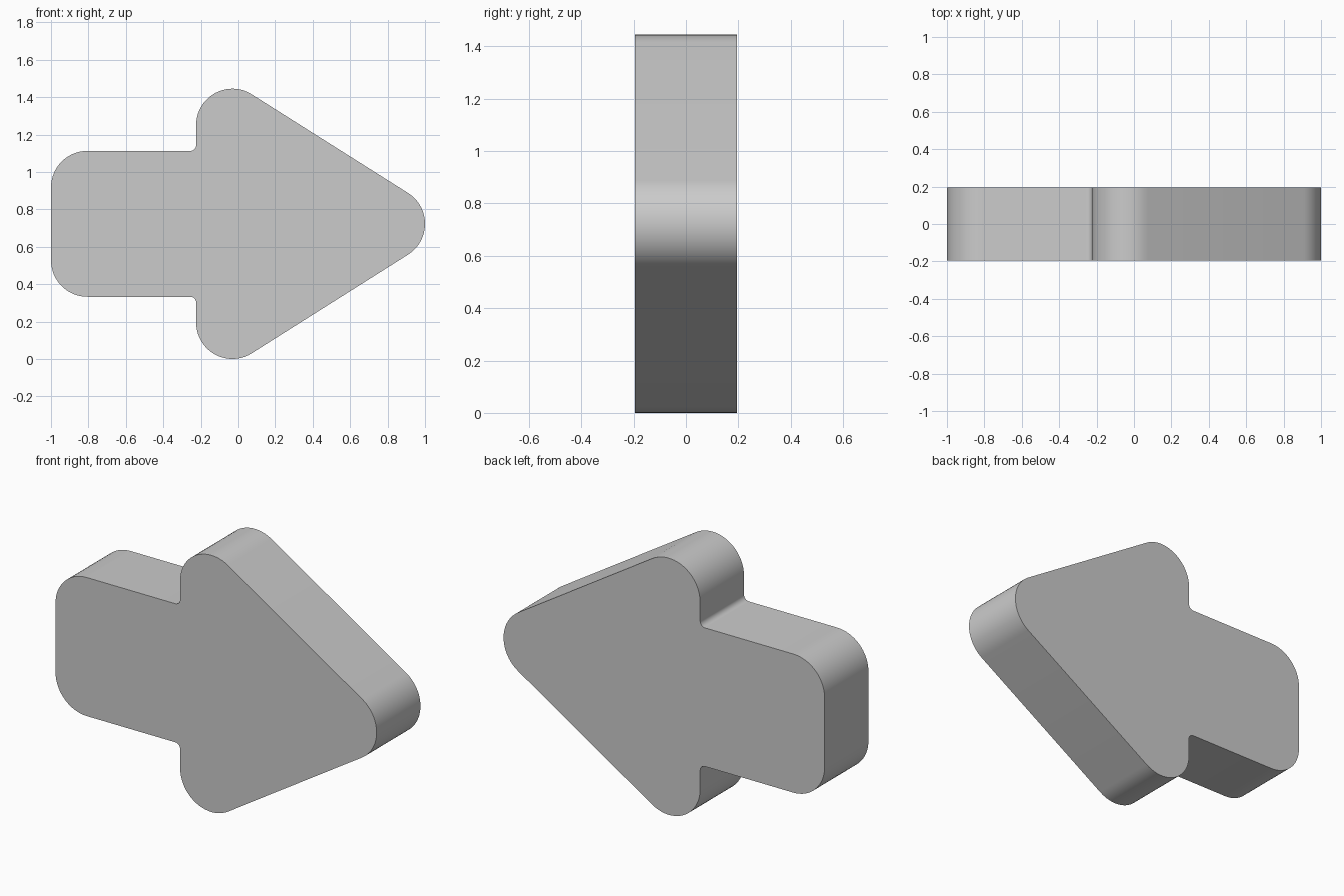
import bpy, bmesh
from math import sin, cos, atan2, pi, radians

cube = bpy.data.objects.get("Cube")
if cube:
    bpy.data.objects.remove(cube, do_unlink=True)

MID = 0.7225      # height of the arrow's axis
HALF_DEPTH = 0.195
R = 0.195         # outer corner radius
FILLET = 0.03     # inner corner radius
NOTCH_X, SHAFT_Z = -0.225, 0.39


def arc(cx, cz, r, start, end, steps):
    return [(cx + r * cos(start + (end - start) * i / steps),
             cz + r * sin(start + (end - start) * i / steps))
            for i in range(steps + 1)]


# Upper half of the outline, from tip to tail, about the axis
tip_x = 1 - R
head_x, head_z = NOTCH_X + R, MID - R
slope = atan2(tip_x - head_x, head_z)
upper = arc(tip_x, 0, R, 0, slope, 12)
upper += arc(head_x, head_z, R, slope, pi, 20)
upper += arc(NOTCH_X - FILLET, SHAFT_Z + FILLET, FILLET, 0, -pi / 2, 8)
upper += arc(-1 + R, SHAFT_Z - R, R, pi / 2, pi, 16)

# Mirror the half outline below the axis, sharing the tip point
outline = upper + [(x, -z) for x, z in reversed(upper[1:])]

# Extrude the outline through the depth
bm = bmesh.new()
front = bm.faces.new([bm.verts.new((x, -HALF_DEPTH, z + MID)) for x, z in outline])
result = bmesh.ops.extrude_face_region(bm, geom=[front], use_keep_orig=True)
back = [v for v in result["geom"] if isinstance(v, bmesh.types.BMVert)]
bmesh.ops.translate(bm, verts=back, vec=(0, 2 * HALF_DEPTH, 0))
bmesh.ops.recalc_face_normals(bm, faces=bm.faces)
mesh = bpy.data.meshes.new("arrow")
bm.to_mesh(mesh)
bm.free()

# Plain grey
grey = bpy.data.materials.new("grey")
grey.use_nodes = True
colour = (0.6, 0.6, 0.6, 1)
grey.diffuse_color = colour
grey.node_tree.nodes["Principled BSDF"].inputs["Base Color"].default_value = colour
mesh.materials.append(grey)

arrow = bpy.data.objects.new("arrow", mesh)
bpy.context.collection.objects.link(arrow)
bpy.context.view_layer.objects.active = arrow
arrow.select_set(True)
bpy.ops.object.shade_smooth_by_angle(angle=radians(30))
